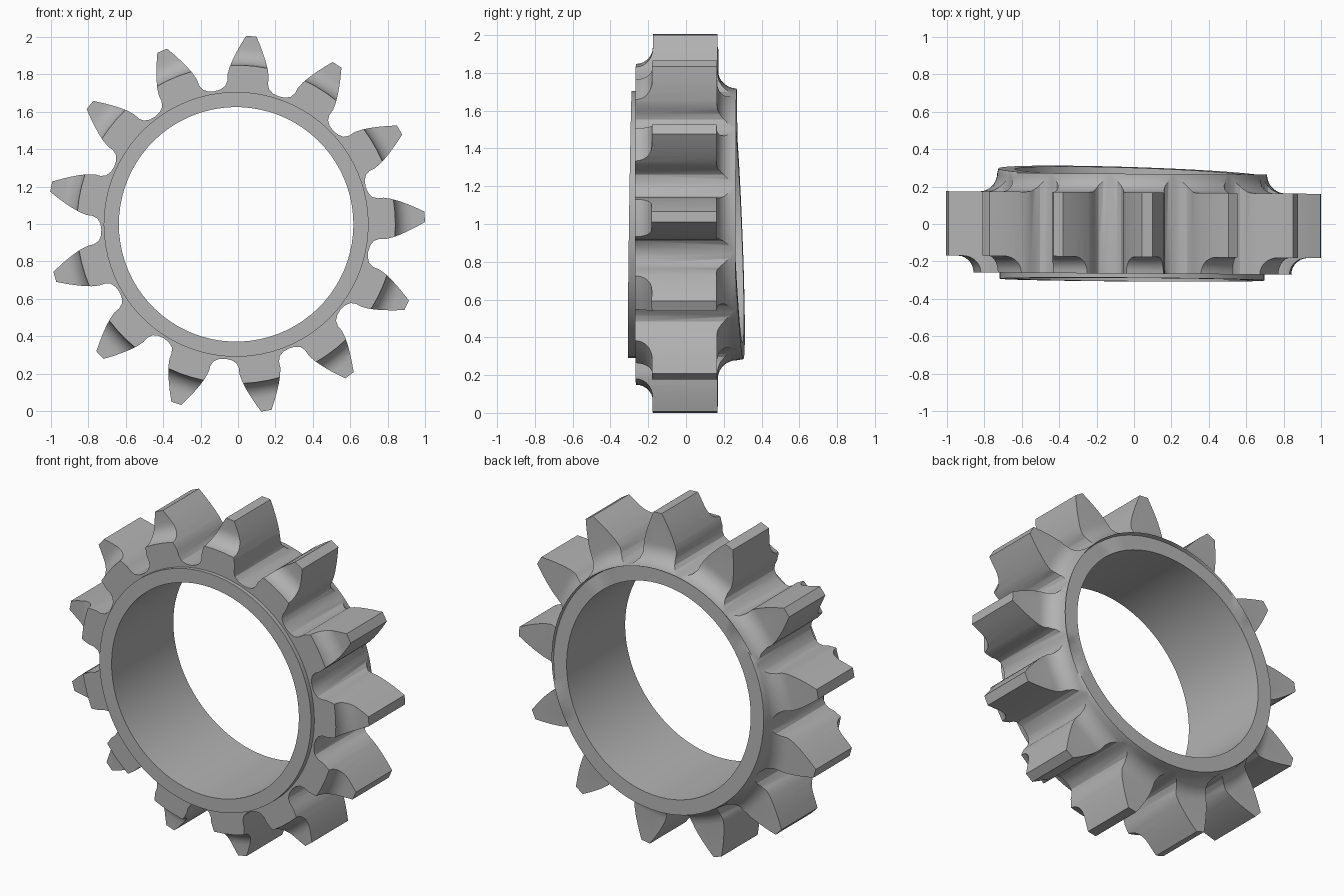
import bpy, bmesh, math
from mathutils import Vector

if "Cube" in bpy.data.objects:
    bpy.data.objects.remove(bpy.data.objects["Cube"], do_unlink=True)

TEETH = 13
PITCH = math.tau / TEETH
PHASE = math.radians(2.3)
SEGMENTS = 78
CENTRE = Vector((-0.01, 0, 0.998))
NOTCH = math.radians(54)

steel = bpy.data.materials.new("grey steel")
steel.use_nodes = True
steel.diffuse_color = (0.45, 0.45, 0.45, 1)
steel.node_tree.nodes["Principled BSDF"].inputs["Base Color"].default_value = (0.45, 0.45, 0.45, 1)


def make_object(name, bm):
    bmesh.ops.recalc_face_normals(bm, faces=bm.faces)
    mesh = bpy.data.meshes.new(name)
    bm.to_mesh(mesh)
    bm.free()
    mesh.materials.append(steel)
    obj = bpy.data.objects.new(name, mesh)
    bpy.context.collection.objects.link(obj)
    return obj


def arc(r, y, radius, start, end, steps=7):
    """Points of a fillet in the (radius, y) plane, angles in degrees."""
    angles = [math.radians(start + (end - start) * i / steps) for i in range(steps + 1)]
    return [(r + radius * math.cos(a), y + radius * math.sin(a)) for a in angles]


# Turned blank: bore, front lip, coved tooth fronts, filleted rear collar
section = [(0.626, -0.297), (0.707, -0.297), (0.707, -0.265)]
section += arc(0.94, -0.265, 0.09, 180, 90)
section += [(1.1, -0.175), (1.1, 0.168)]
section += arc(0.82, 0.268, 0.1, 270, 180)
section += [(0.714, 0.274), (0.626, 0.274)]

bm = bmesh.new()
rings = []
for i in range(SEGMENTS):
    a = math.tau * i / SEGMENTS
    ring = []
    for r, y in section:
        x, z = r * math.cos(a), r * math.sin(a)
        if y > 0.27:    # slanted rear face
            y -= 0.025 * x + 0.042 * z
            if r > 0.7 and abs(a - NOTCH) < 0.06:    # small rim notch
                y -= 0.015
        elif y < -0.29:    # slightly tilted front face
            y += 0.014 * z
        ring.append(bm.verts.new((x, y, z)))
    rings.append(ring)
n = len(section)
for i in range(SEGMENTS):
    p, q = rings[i], rings[(i + 1) % SEGMENTS]
    for j in range(n):
        k = (j + 1) % n
        bm.faces.new((p[j], p[k], q[k], q[j]))
gear = make_object("sprocket_ring", bm)

# Tooth outline: (radius, half width) from the root to the tip
flank = [(0.725, 0.142), (0.741, 0.118), (0.768, 0.109), (0.8, 0.111), (0.84, 0.103),
         (0.88, 0.089), (0.92, 0.072), (0.96, 0.053), (1.008, 0.028)]
tooth = [(r, -w) for r, w in flank] + [(r, w) for r, w in reversed(flank)]

bm = bmesh.new()
outline = []
for t in range(TEETH):
    a = PHASE + t * PITCH
    for r, w in tooth:
        b = a + w / r
        outline.append(bm.verts.new((r * math.cos(b), -0.5, r * math.sin(b))))
    b = a + PITCH / 2
    outline.append(bm.verts.new((0.72 * math.cos(b), -0.5, 0.72 * math.sin(b))))
face = bm.faces.new(outline)
extruded = bmesh.ops.extrude_face_region(bm, geom=[face])["geom"]
bmesh.ops.translate(bm, vec=(0, 1, 0), verts=[v for v in extruded if isinstance(v, bmesh.types.BMVert)])
cutter = make_object("tooth_cutter", bm)
cutter.hide_render = True

# Keep only the part of the blank inside the tooth outline
bpy.context.view_layer.objects.active = gear
cut = gear.modifiers.new("teeth", 'BOOLEAN')
cut.operation = 'INTERSECT'
cut.solver = 'EXACT'
cut.object = cutter
bpy.ops.object.modifier_apply(modifier=cut.name)
bpy.data.objects.remove(cutter, do_unlink=True)

# Slight skew, then move into place
for v in gear.data.vertices:
    v.co.y -= 0.007 * v.co.x
    v.co += CENTRE

bpy.ops.object.select_all(action='DESELECT')
gear.select_set(True)
bpy.ops.object.shade_smooth_by_angle(angle=math.radians(30))
